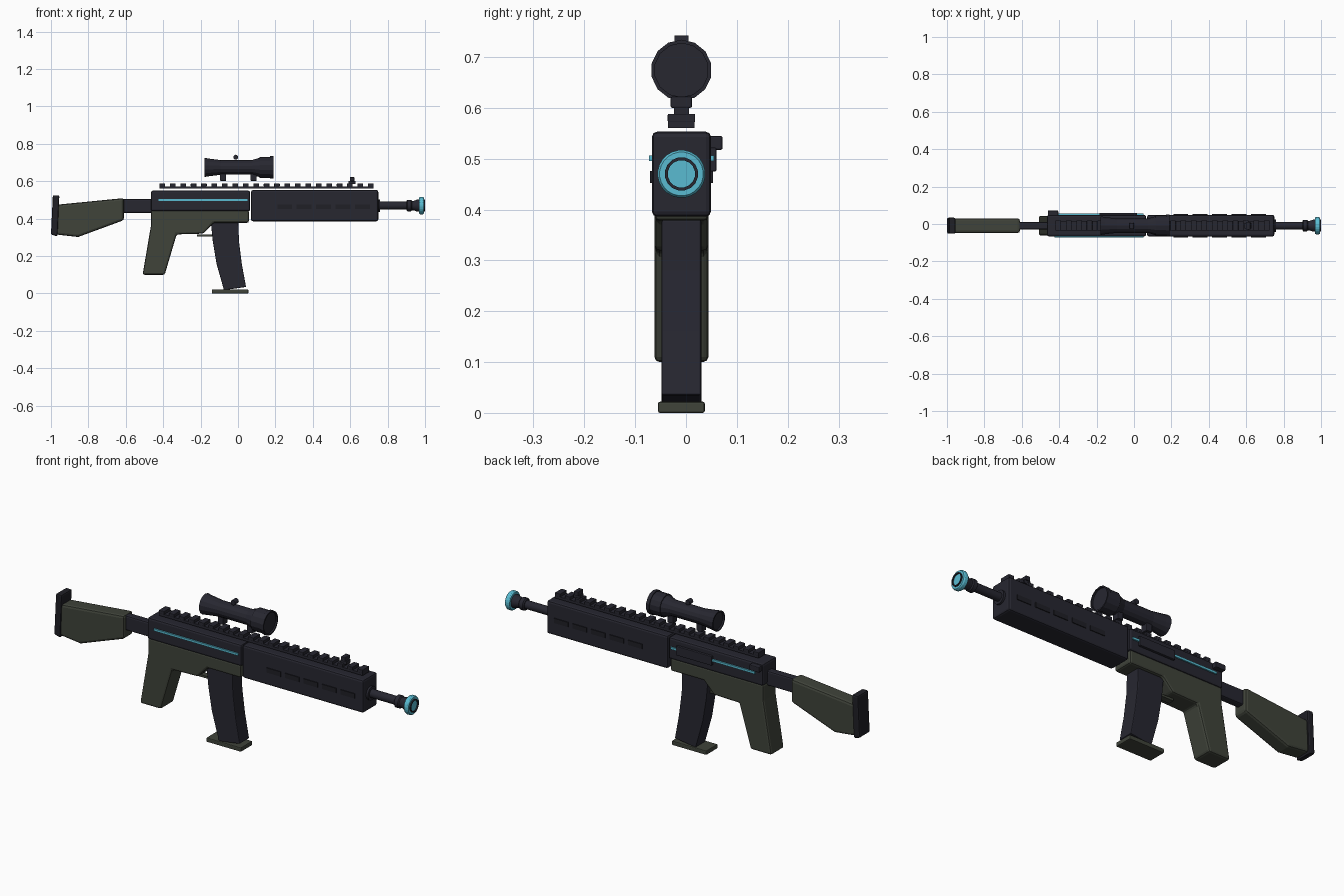
import bpy, bmesh, math
from mathutils import Matrix, Vector

if "Cube" in bpy.data.objects:
    bpy.data.objects.remove(bpy.data.objects["Cube"], do_unlink=True)

CY = -0.009      # centre plane of the body
BORE = 0.47      # height of the barrel axis
SIGHT = 0.674    # height of the scope axis


def material(name, rgb):
    m = bpy.data.materials.new(name)
    m.use_nodes = True
    m.diffuse_color = (*rgb, 1)
    m.node_tree.nodes["Principled BSDF"].inputs["Base Color"].default_value = (*rgb, 1)
    return m


DARK = material("dark metal", (0.02, 0.02, 0.03))
BLACK = material("black rubber", (0.014, 0.014, 0.019))
GREEN = material("olive polymer", (0.05, 0.056, 0.042))
CYAN = material("cyan accent", (0.1, 0.5, 0.64))


def finish(name, bm, mat, bevel=0.0, smooth=False):
    bmesh.ops.recalc_face_normals(bm, faces=bm.faces)
    mesh = bpy.data.meshes.new(name)
    bm.to_mesh(mesh)
    bm.free()
    mesh.materials.append(mat)
    ob = bpy.data.objects.new(name, mesh)
    bpy.context.collection.objects.link(ob)
    if bevel:
        mod = ob.modifiers.new("bevel", "BEVEL")
        mod.width = bevel
        mod.segments = 2
        mod.limit_method = "ANGLE"
    if smooth:
        bpy.ops.object.select_all(action="DESELECT")
        ob.select_set(True)
        bpy.context.view_layer.objects.active = ob
        bpy.ops.object.shade_smooth_by_angle(angle=math.radians(35))
    return ob


def prism(name, points, half, mat, bevel=0.0, y=CY):
    """Side outline in x and z, given thickness along y."""
    bm = bmesh.new()
    face = bm.faces.new([bm.verts.new((x, y - half, z)) for x, z in points])
    out = bmesh.ops.extrude_face_region(bm, geom=[face])["geom"]
    verts = [v for v in out if isinstance(v, bmesh.types.BMVert)]
    bmesh.ops.translate(bm, verts=verts, vec=(0, 2 * half, 0))
    return finish(name, bm, mat, bevel)


def box(name, x0, x1, z0, z1, half, mat, bevel=0.0, y=CY):
    return prism(name, [(x0, z0), (x1, z0), (x1, z1), (x0, z1)], half, mat, bevel, y)


def lathe(name, profile, z, mat, sides=16, smooth=False):
    """Profile of x and radius spun about a lengthwise axis."""
    bm = bmesh.new()
    rings = []
    for x, r in profile:
        angles = [math.tau * (i + 0.5) / sides for i in range(sides)]
        rings.append([bm.verts.new((x, CY + r * math.cos(a), z + r * math.sin(a)))
                      for a in angles])
    for a, b in zip(rings, rings[1:]):
        for i in range(sides):
            j = (i + 1) % sides
            bm.faces.new((a[i], a[j], b[j], b[i]))
    bm.faces.new(rings[0])
    bm.faces.new(rings[-1])
    return finish(name, bm, mat, 0, smooth)


# Shoulder stock and buffer tube
prism("butt_pad", [(-1.0, 0.315), (-0.965, 0.305), (-0.955, 0.525), (-0.99, 0.525)],
      0.043, BLACK, 0.008)
prism("stock", [(-0.97, 0.315), (-0.855, 0.302), (-0.61, 0.392), (-0.61, 0.51),
                (-0.965, 0.475)], 0.039, GREEN, 0.012)
box("buffer_tube", -0.63, -0.45, 0.43, 0.505, 0.02, DARK, 0.008)

# Receiver with the one-piece grip frame
box("upper_receiver", -0.465, 0.065, 0.44, 0.55, 0.057, DARK, 0.01)
prism("lower_frame_and_grip",
      [(-0.465, 0.447), (-0.465, 0.365), (-0.51, 0.1), (-0.392, 0.1), (-0.328, 0.316),
       (-0.185, 0.32), (-0.13, 0.378), (0.058, 0.378), (0.058, 0.447)],
      0.053, GREEN, 0.01)
box("trigger_guard", -0.22, -0.13, 0.305, 0.316, 0.015, GREEN)
box("trigger_guard_front", -0.14, -0.13, 0.305, 0.385, 0.015, GREEN)
for side, label in ((-1, "right"), (1, "left")):
    box(f"{label}_accent_stripe", -0.425, 0.05, 0.495, 0.506, 0.004, CYAN,
        y=CY + side * 0.06)
box("ejection_port_cover", -0.185, 0.016, 0.475, 0.522, 0.008, DARK, 0.003, CY + 0.061)
box("charging_handle", -0.46, -0.405, 0.517, 0.545, 0.014, DARK, 0.004, CY + 0.067)

# Curved magazine
prism("magazine", [(-0.145, 0.38), (-0.135, 0.28), (-0.115, 0.16), (-0.075, 0.018),
                   (0.043, 0.035), (0.02, 0.16), (0.005, 0.28), (0.002, 0.38)],
      0.039, DARK, 0.004)
box("magazine_base", -0.14, 0.055, 0.0, 0.022, 0.046, GREEN, 0.004)

# Handguard with raised side slots
box("handguard", 0.07, 0.75, 0.386, 0.553, 0.058, DARK, 0.01)
for i in range(5):
    x = 0.21 + i * 0.104
    for side, label in ((-1, "right"), (1, "left")):
        box(f"{label}_handguard_slot_{i + 1}", x, x + 0.08, 0.452, 0.476, 0.003,
            BLACK, y=CY + side * 0.059)

# Top rail
box("rail_base", -0.42, 0.725, 0.56, 0.573, 0.026, DARK)
TEETH = 21
PITCH = (1.145 - 0.03) / (TEETH - 1)
for i in range(TEETH):
    x = -0.42 + i * PITCH
    box(f"rail_tooth_{i + 1}", x, x + 0.03, 0.572, 0.588, 0.027, DARK, 0.002)

# Front sight
box("front_sight_base", 0.592, 0.628, 0.585, 0.602, 0.015, DARK)
box("front_sight_block", 0.598, 0.622, 0.6, 0.622, 0.021, DARK, 0.003)

# Scope and its mounts
lathe("scope", [(-0.17, 0.044), (-0.178, 0.044), (-0.178, 0.051), (-0.155, 0.047),
                (-0.09, 0.039), (0.075, 0.039), (0.115, 0.052), (0.115, 0.056),
                (0.172, 0.056), (0.172, 0.06), (0.19, 0.06), (0.19, 0.053),
                (0.182, 0.053)], SIGHT, DARK, 14)
for x, label in ((-0.08, "rear"), (0.083, "front")):
    box(f"{label}_scope_mount", x - 0.016, x + 0.016, 0.602, 0.65, 0.018, DARK, 0.003)
bm = bmesh.new()
bmesh.ops.create_cone(bm, cap_ends=True, segments=12, radius1=0.013, radius2=0.013,
                      depth=0.028,
                      matrix=Matrix.Translation(Vector((-0.012, CY, 0.729)))
                      @ Matrix.Rotation(math.pi / 2, 4, "X"))
finish("scope_dial", bm, DARK)

# Barrel and muzzle
lathe("barrel", [(0.74, 0.034), (0.76, 0.034), (0.76, 0.021), (0.92, 0.021)],
      BORE, DARK, 16, True)
lathe("muzzle", [(0.9, 0.024), (0.905, 0.031), (0.925, 0.031), (0.93, 0.026),
                 (0.94, 0.026), (0.958, 0.033), (1.0, 0.033), (1.0, 0.027),
                 (0.985, 0.027)], BORE, DARK, 16, True)
lathe("muzzle_ring", [(0.968, 0.03), (0.968, 0.043), (0.974, 0.047), (0.988, 0.047),
                      (0.994, 0.043), (0.994, 0.03)], BORE, CYAN, 24)
